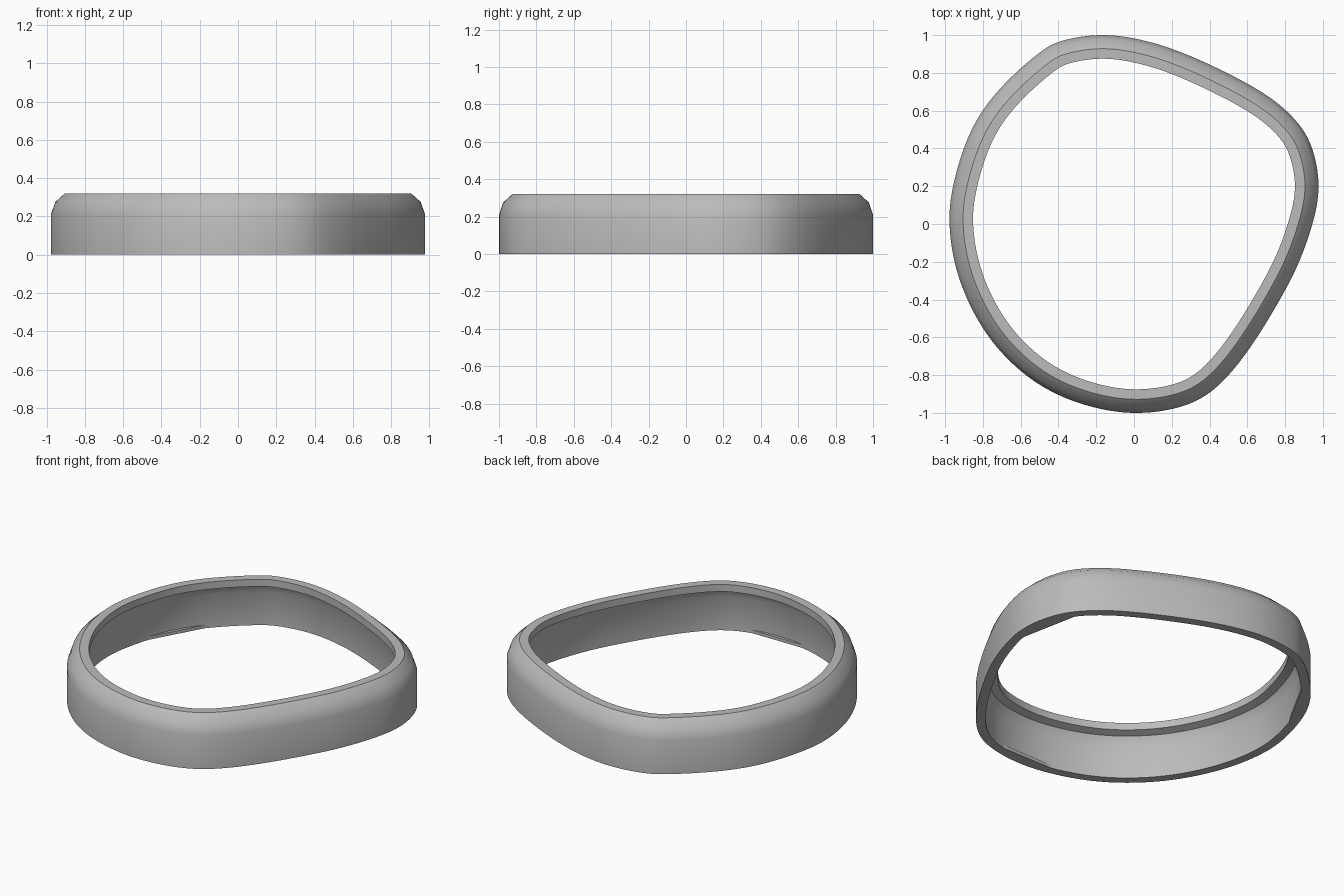
import bpy, bmesh, math
from mathutils import Vector

cube = bpy.data.objects.get("Cube")
if cube:
    bpy.data.objects.remove(cube, do_unlink=True)

grey = bpy.data.materials.new("mid_grey")
grey.use_nodes = True
colour = (0.5, 0.5, 0.5, 1)
grey.diffuse_color = colour
grey.node_tree.nodes["Principled BSDF"].inputs["Base Color"].default_value = colour

# Rounded, slightly lopsided triangular outline, anticlockwise from the right corner
KNOTS = [Vector(p) for p in (
    (.97, .2), (.927, .415), (.848, .541), (.716, .663), (.504, .784), (.24, .906),
    (.03, .97), (-.18, 1), (-.394, .964), (-.5, .906), (-.71, .72), (-.869, .499),
    (-.96, .2), (-.98, 0), (-.938, -.267), (-.816, -.531), (-.658, -.726),
    (-.446, -.885), (-.18, -.975), (.05, -.995), (.293, -.948), (.452, -.837),
    (.61, -.642), (.769, -.378), (.86, -.2), (.93, 0))]
# Cross-section as (inset from outline, height), running up the outside and down the inside
SECTION = ((0, 0), (0, .21), (.022, .275), (.072, .32), (.125, .32),
           (.125, .275), (.08, .26), (.055, .21), (.055, 0))
STEPS = 8


def smooth_outline(knots):
    pts, n = [], len(knots)
    for i in range(n):
        a, b, c, d = (knots[(i + k) % n] for k in (-1, 0, 1, 2))
        for s in range(STEPS):
            t = s / STEPS
            pts.append(.5 * (2 * b + (c - a) * t + (2 * a - 5 * b + 4 * c - d) * t * t
                             + (3 * b - a - 3 * c + d) * t ** 3))
    for _ in range(24):
        pts = [p * .5 + (pts[i - 1] + pts[(i + 1) % len(pts)]) * .25
               for i, p in enumerate(pts)]
    # Fit the overall width and depth
    xs, ys = [p.x for p in pts], [p.y for p in pts]
    mid = Vector((max(xs) + min(xs), max(ys) + min(ys))) / 2
    sx, sy = 1.954 / (max(xs) - min(xs)), 2 / (max(ys) - min(ys))
    return [Vector(((p.x - mid.x) * sx, (p.y - mid.y) * sy)) for p in pts]


def inset(pts, amount):
    out = []
    for i, p in enumerate(pts):
        t = (pts[(i + 1) % len(pts)] - pts[i - 1]).normalized()
        out.append(p + Vector((-t.y, t.x)) * amount)
    return out


def finish(bm, name):
    bmesh.ops.recalc_face_normals(bm, faces=bm.faces)
    mesh = bpy.data.meshes.new(name)
    bm.to_mesh(mesh)
    bm.free()
    mesh.materials.append(grey)
    obj = bpy.data.objects.new(name, mesh)
    bpy.context.collection.objects.link(obj)
    bpy.ops.object.select_all(action='DESELECT')
    obj.select_set(True)
    bpy.context.view_layer.objects.active = obj
    bpy.ops.object.shade_smooth_by_angle(angle=math.radians(32))
    return obj


outline = smooth_outline(KNOTS)

# Bezel ring: sweep the section round the outline
bm = bmesh.new()
rings = [[bm.verts.new((p.x, p.y, z)) for p in inset(outline, d)] for d, z in SECTION]
for r, ring in enumerate(rings):
    upper = rings[(r + 1) % len(rings)]
    for i in range(len(ring)):
        j = (i + 1) % len(ring)
        bm.faces.new((ring[i], ring[j], upper[j], upper[i]))
finish(bm, "bezel_ring")

# Thin straight-edged retaining tabs inside the three corners, at the base
wall = inset(outline, .053)
for name, centre in (("right", 18), ("back", 147), ("front", 271)):
    c = Vector((math.cos(math.radians(centre)), math.sin(math.radians(centre))))
    limit = math.cos(math.radians(12.5))
    arc = [p for p in wall if p.normalized().dot(c) > limit]
    arc.sort(key=lambda p: p.dot(Vector((-c.y, c.x))))
    bm = bmesh.new()
    base = bm.faces.new([bm.verts.new((p.x, p.y, 0)) for p in arc])
    top = bmesh.ops.extrude_face_region(bm, geom=[base])
    bmesh.ops.translate(bm, vec=(0, 0, .02),
                        verts=[v for v in top["geom"] if isinstance(v, bmesh.types.BMVert)])
    finish(bm, "tab_" + name)
